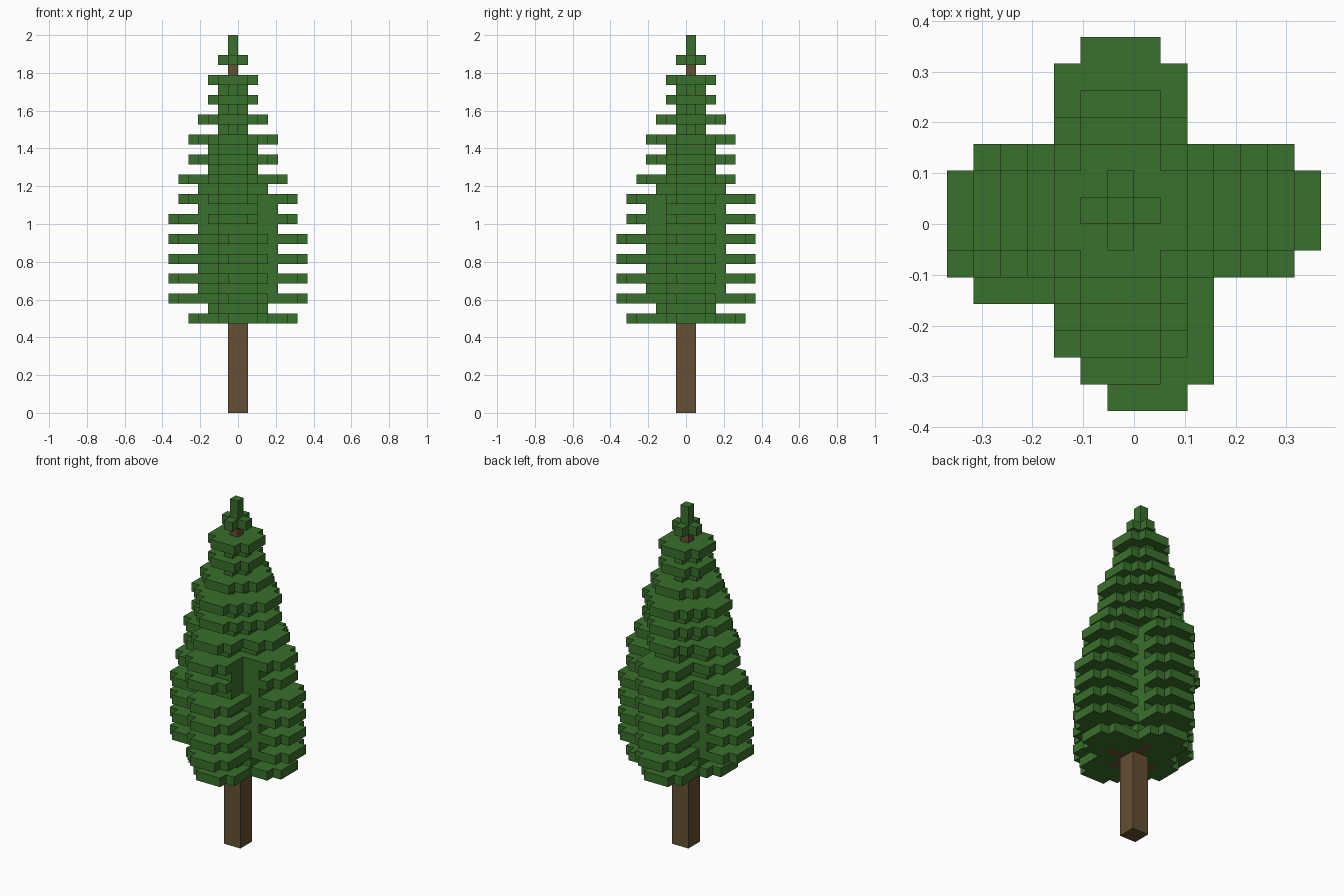
import bpy
import bmesh
from mathutils import Vector

if "Cube" in bpy.data.objects:
    bpy.data.objects.remove(bpy.data.objects["Cube"], do_unlink=True)

UNIT = 2 / 38  # edge of one block


def material(name, rgb):
    m = bpy.data.materials.new(name)
    m.use_nodes = True
    m.diffuse_color = (*rgb, 1)
    m.node_tree.nodes["Principled BSDF"].inputs["Base Color"].default_value = (*rgb, 1)
    return m


def block(x0, x1, y0, y1, z0, z1):
    """Set of unit cells filling a box."""
    return {(x, y, z) for x in range(x0, x1) for y in range(y0, y1) for z in range(z0, z1)}


def whorl(z, x0, x1, y0, y1, pinwheel):
    """Layer of four arms, each five wide with a three-wide tip."""
    s = 1 if pinwheel else 0
    cells = set()
    for trim, w in ((1, 0), (0, 1)):
        cells |= block(-3 + w, 2 - w, 0, y1 - trim, z, z + 1)
        cells |= block(-3 + w + s, 2 - w + s, y0 + trim, 0, z, z + 1)
        cells |= block(0, x1 - trim, -2 + w, 3 - w, z, z + 1)
        cells |= block(x0 + trim, 0, -2 + w - s, 3 - w - s, z, z + 1)
    return cells


def cross(z, x0, x1, y0, y1, a, b):
    """Plain cross; a..b is the arm width in x, mirrored for y."""
    return block(x0, x1, -b, -a, z, z + 1) | block(a, b, y0, y1, z, z + 1)


def skin(name, cells, solid, mat):
    """Mesh only the exposed sides of the cells, then merge flat areas."""
    bm = bmesh.new()
    for c in cells:
        for axis in range(3):
            for sign in (-1, 1):
                n = [0, 0, 0]
                n[axis] = sign
                if (c[0] + n[0], c[1] + n[1], c[2] + n[2]) in solid:
                    continue
                u, v = Vector((0, 0, 0)), Vector((0, 0, 0))
                u[(axis + 1) % 3] = 0.5
                v[(axis + 2) % 3] = 0.5
                mid = Vector(c) + Vector((0.5, 0.5, 0.5)) + Vector(n) * 0.5
                ring = [mid - u - v, mid + u - v, mid + u + v, mid - u + v]
                if sign < 0:
                    ring.reverse()
                bm.faces.new([bm.verts.new(p * UNIT) for p in ring])
    bmesh.ops.remove_doubles(bm, verts=bm.verts[:], dist=0.001)
    bmesh.ops.dissolve_limit(bm, angle_limit=0.01, verts=bm.verts[:], edges=bm.edges[:])
    mesh = bpy.data.meshes.new(name)
    bm.to_mesh(mesh)
    bm.free()
    mesh.materials.append(mat)
    ob = bpy.data.objects.new(name, mesh)
    bpy.context.collection.objects.link(ob)


# Trunk, lowest branches and the bare stem under the crown
trunk = block(-1, 1, -1, 1, 0, 10)
trunk |= block(-3, 3, -1, 0, 9, 10) | block(0, 1, -3, 3, 9, 10)
trunk |= block(-1, 0, 0, 1, 33, 35)

# Wide foliage layers: lower ones turn like a pinwheel, upper ones sit on the stem
foliage = whorl(9, -5, 6, -6, 6, True)
for z in (11, 13, 15, 17):
    foliage |= whorl(z, -7, 7, -7, 7, True)
foliage |= whorl(19, -7, 6, -6, 7, False)
foliage |= whorl(21, -6, 6, -6, 7, False)
foliage |= whorl(23, -6, 5, -5, 5, False)
for z, r in ((25, 4), (27, 4), (29, 3), (31, 2), (33, 2)):
    foliage |= whorl(z, -1 - r, r, -r, r + 1, False)

# Narrow layers between them
foliage |= cross(10, -3, 3, -3, 3, -2, 2)
for z in (12, 14, 16, 18, 20):
    foliage |= cross(z, -4, 4, -4, 4, -2, 2)
for z, r in ((22, 3), (24, 2), (26, 2)):
    foliage |= cross(z, -1 - r, r, -r, r + 1, -2, 1)
for z in (28, 30, 32, 35):
    foliage |= cross(z, -2, 1, -1, 2, -1, 0)

# Tip
foliage |= block(-1, 0, 0, 1, 35, 38)

foliage -= trunk
solid = foliage | trunk
skin("trunk", trunk, solid, material("bark brown", (0.130, 0.080, 0.033)))
skin("foliage", foliage, solid, material("needle green", (0.042, 0.160, 0.025)))
